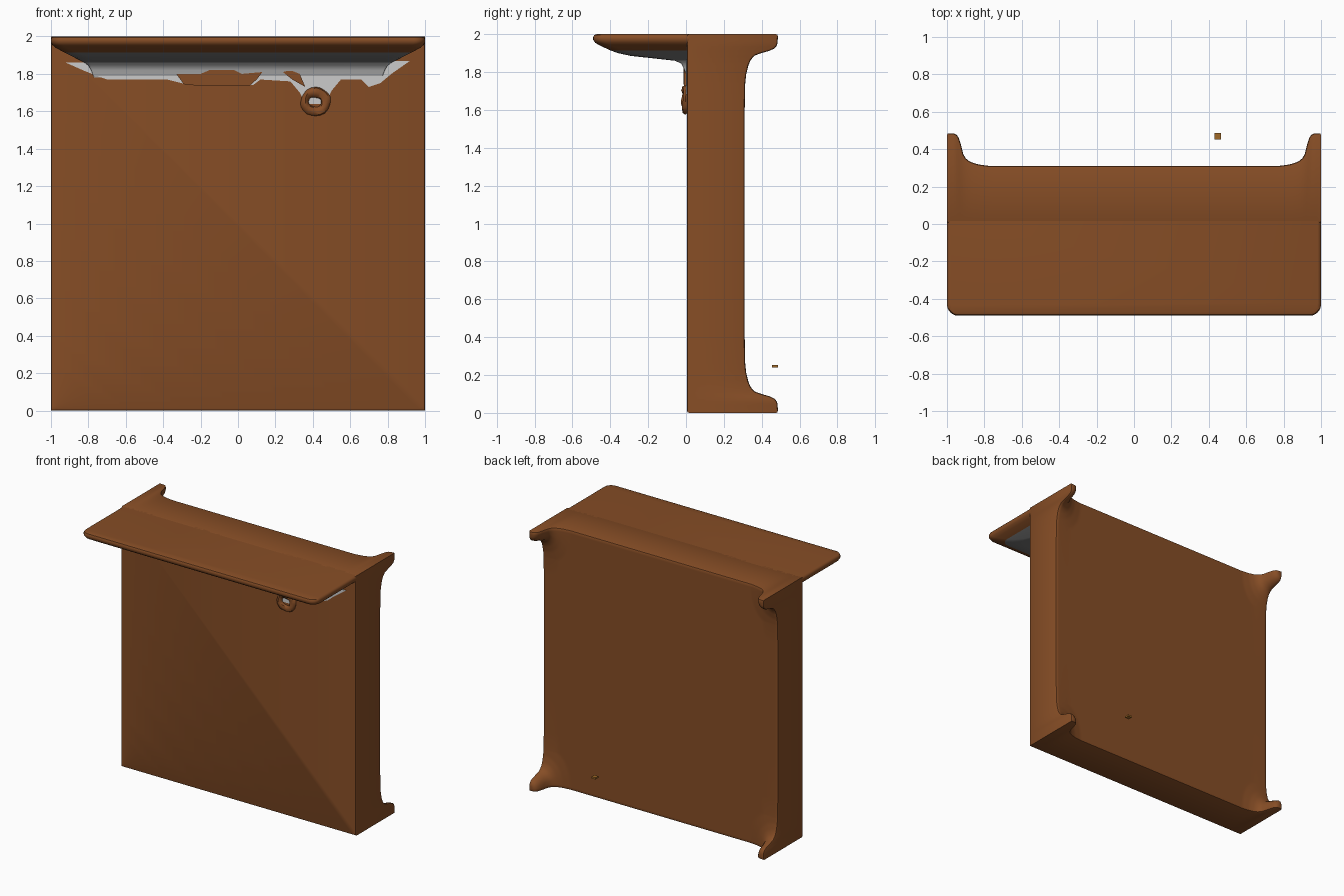
import bpy, bmesh, math, random
from mathutils import Vector, noise

if "Cube" in bpy.data.objects:
    bpy.data.objects.remove(bpy.data.objects["Cube"])

random.seed(4)


def material(name, col):
    m = bpy.data.materials.new(name)
    m.diffuse_color = (*col, 1)
    m.use_nodes = True
    m.node_tree.nodes["Principled BSDF"].inputs["Base Color"].default_value = m.diffuse_color
    return m


RUST = material("rust", (0.24, 0.075, 0.019))
GREY = material("grey", (0.2, 0.2, 0.2))
PALE = material("pale", (0.75, 0.75, 0.75))
OCHRE = material("ochre", (0.35, 0.14, 0.02))


def finish(bm, name, mats, angle=35):
    bmesh.ops.recalc_face_normals(bm, faces=bm.faces)
    me = bpy.data.meshes.new(name)
    bm.to_mesh(me)
    bm.free()
    for m in mats:
        me.materials.append(m)
    ob = bpy.data.objects.new(name, me)
    bpy.context.collection.objects.link(ob)
    bpy.ops.object.select_all(action='DESELECT')
    ob.select_set(True)
    bpy.context.view_layer.objects.active = ob
    bpy.ops.object.shade_smooth_by_angle(angle=math.radians(angle))
    return ob


# Depth of the back surface by distance from a corner: this raises the four horns
HORN = [(0, .487), (.045, .483), (.06, .47), (.072, .44), (.08, .40), (.09, .365),
        (.105, .345), (.13, .33), (.17, .318), (.23, .31)]


def back_depth(x, z):
    a, b = 1 - abs(x), 0.8 * min(z, 2 - z)
    d = (a ** 2.4 + b ** 2.4) ** (1 / 2.4)
    for (d0, y0), (d1, y1) in zip(HORN, HORN[1:]):
        if d <= d1:
            return y0 + (y1 - y0) * (d - d0) / (d1 - d0)
    return HORN[-1][1]


# Wall: flat front, back surface with horned corners
steps = [0] + [0.025 + 0.0125 * i for i in range(20)] + [0.4, 0.7]
coords = [-1 + s for s in steps] + [0] + [1 - s for s in reversed(steps)]
n = len(coords)
FRONT = 0.005
bm = bmesh.new()
grid = [[bm.verts.new((x, back_depth(x, z + 1), z + 1)) for x in coords] for z in coords]
for j in range(n - 1):
    for i in range(n - 1):
        bm.faces.new((grid[j][i], grid[j][i + 1], grid[j + 1][i + 1], grid[j + 1][i]))
rim = [grid[0][i] for i in range(n)] + [grid[j][-1] for j in range(1, n)] \
    + [grid[-1][i] for i in range(n - 2, -1, -1)] + [grid[j][0] for j in range(n - 2, 0, -1)]
front = [bm.verts.new((v.co.x, FRONT, v.co.z)) for v in rim]
for k in range(len(rim)):
    m = (k + 1) % len(rim)
    bm.faces.new((rim[k], rim[m], front[m], front[k]))
bm.faces.new(front)
bmesh.ops.recalc_face_normals(bm, faces=bm.faces)
rim_set, front_set = set(rim), set(front)
soft = []
for e in bm.edges:
    a, b = e.verts
    on_rim = a in rim_set and b in rim_set and e.calc_face_angle(0) > 0.7
    on_front = a in front_set and b in front_set
    if on_rim or on_front:
        soft.append(e)
bmesh.ops.bevel(bm, geom=soft, offset=0.012, segments=2, profile=0.5,
                affect='EDGES', clamp_overlap=True)
finish(bm, "wall", [RUST])

# Overhanging ledge: U-shaped sections (z, half width, front y, corner radius) down the height
SECTIONS = [(2.0, .982, -.472, .05), (1.995, .994, -.485, .055), (1.985, 1, -.49, .06),
            (1.97, 1, -.49, .06), (1.955, .993, -.48, .06), (1.94, .975, -.455, .06),
            (1.915, .93, -.40, .07), (1.90, .90, -.36, .08), (1.885, .87, -.29, .09),
            (1.872, .845, -.17, .07), (1.86, .82, -.06, .03), (1.845, .80, -.025, .012),
            (1.82, .785, -.012, .006), (1.78, .77, .004, .002)]


def u_section(z, hx, yf, r):
    right = [(hx, 0.03)]
    for k in range(7):
        t = math.radians(15 * k)
        right.append((hx - r + r * math.cos(t), yf + r - r * math.sin(t)))
    return [(x, y, z) for x, y in right] + [(-x, y, z) for x, y in reversed(right)]


bm = bmesh.new()
rows = [[bm.verts.new(p) for p in u_section(*s)] for s in SECTIONS]
for k, (a, b) in enumerate(zip(rows, rows[1:])):
    for i in range(len(a) - 1):
        f = bm.faces.new((a[i], a[i + 1], b[i + 1], b[i]))
        f.material_index = 0 if k < 6 else (1 if k < 10 else 2)
bm.faces.new(rows[0])
finish(bm, "ledge", [RUST, GREY, PALE], 40)


def sheet(name, outline, y0, y1, mat):
    """Thin upright sheet with an (x, z) outline."""
    bm = bmesh.new()
    face = bm.faces.new([bm.verts.new((x, y0, z)) for x, z in outline])
    out = bmesh.ops.extrude_face_region(bm, geom=[face])
    for v in out['geom']:
        if isinstance(v, bmesh.types.BMVert):
            v.co.y = y1
    bmesh.ops.triangulate(bm, faces=[f for f in bm.faces if len(f.verts) > 4])
    return finish(bm, name, [mat])


# Pale worn band under the ledge, with a ragged lower edge
lower = [(-.92, 1.86), (-.83, 1.82), (-.73, 1.78), (-.70, 1.77), (-.38, 1.77), (-.30, 1.75),
         (.08, 1.74), (.12, 1.77), (.28, 1.76), (.33, 1.70), (.36, 1.64), (.47, 1.64),
         (.50, 1.71), (.55, 1.77), (.66, 1.77), (.70, 1.73), (.76, 1.75), (.82, 1.80), (.92, 1.87)]
sheet("worn_band", lower, 0.02, 0.001, PALE)

# Torn flap hanging over the band
flap = [(-.33, 1.80), (-.29, 1.745), (-.2, 1.735), (.06, 1.735), (.1, 1.77), (.13, 1.81),
        (.02, 1.80), (-.05, 1.835), (-.13, 1.83), (-.2, 1.80)]
sheet("torn_flap", flap, 0.01, -0.012, RUST)
sheet("small_flap", [(.24, 1.81), (.29, 1.77), (.36, 1.73), (.33, 1.80), (.28, 1.82)],
      0.01, -0.01, RUST)

# Lumpy ring hanging below the ledge
bm = bmesh.new()
ring = []
for i in range(20):
    t = 2 * math.pi * i / 20
    row = []
    for j in range(8):
        u = 2 * math.pi * j / 8
        rad = 0.055 + 0.025 * math.cos(u)
        p = Vector((0.415 + rad * math.cos(t), 0.0 + 0.022 * math.sin(u),
                    1.65 + rad * math.sin(t)))
        row.append(bm.verts.new(p + 0.012 * noise.noise_vector(p * 18)))
    ring.append(row)
for i in range(20):
    for j in range(8):
        a, b = ring[i], ring[(i + 1) % 20]
        bm.faces.new((a[j], b[j], b[(j + 1) % 8], a[(j + 1) % 8]))
finish(bm, "hanging_lump", [RUST], 50)

# Small loose chip floating behind the wall
bm = bmesh.new()
bmesh.ops.create_cube(bm, size=1)
for v in bm.verts:
    v.co = Vector((0.447 + v.co.x * .034, 0.47 + v.co.y * .034, 0.247 + v.co.z * .014))
finish(bm, "loose_chip", [OCHRE])
